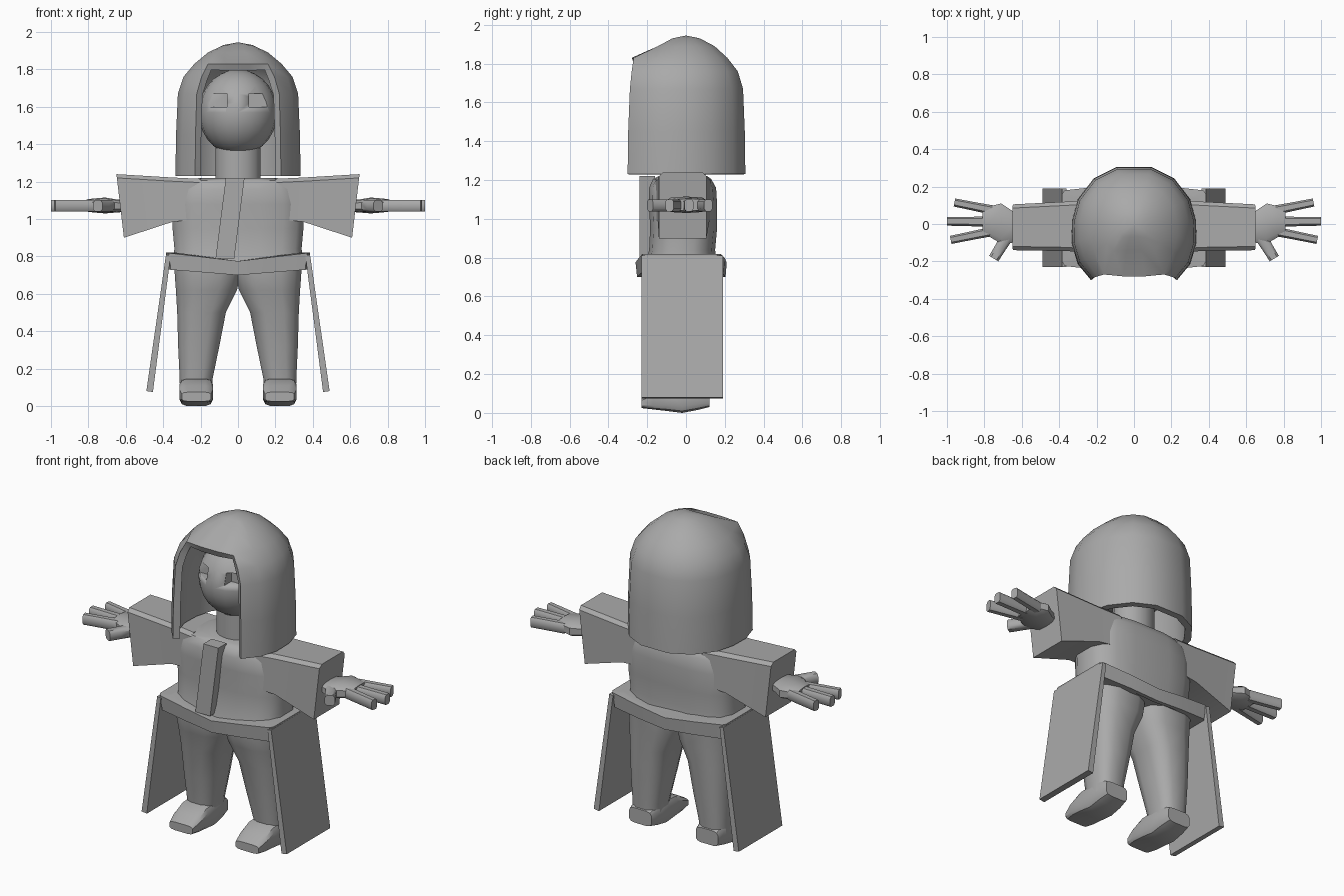
import bpy, bmesh, math
from mathutils import Vector

if "Cube" in bpy.data.objects:
    bpy.data.objects.remove(bpy.data.objects["Cube"])

grey = bpy.data.materials.new("plain grey")
grey.diffuse_color = (0.4, 0.4, 0.4, 1)
grey.use_nodes = True
grey.node_tree.nodes["Principled BSDF"].inputs["Base Color"].default_value = grey.diffuse_color


def finish(name, bm, angle=40):
    bmesh.ops.recalc_face_normals(bm, faces=bm.faces[:])
    me = bpy.data.meshes.new(name)
    bm.to_mesh(me)
    bm.free()
    me.materials.append(grey)
    ob = bpy.data.objects.new(name, me)
    bpy.context.collection.objects.link(ob)
    bpy.ops.object.select_all(action='DESELECT')
    ob.select_set(True)
    bpy.context.view_layer.objects.active = ob
    bpy.ops.object.shade_smooth_by_angle(angle=math.radians(angle))
    return ob


def loft(name, rings, angle=40):
    """Skin a list of equal-sized point rings and cap both ends."""
    bm = bmesh.new()
    vs = [[bm.verts.new(p) for p in r] for r in rings]
    n = len(vs[0])
    for a, b in zip(vs, vs[1:]):
        for i in range(n):
            j = (i + 1) % n
            bm.faces.new((a[i], a[j], b[j], b[i]))
    bm.faces.new(vs[0])
    bm.faces.new(vs[-1])
    return finish(name, bm, angle)


def oval(a0, a1, b0, b1, n=12, power=0.6):
    """Rounded-box outline between two ranges."""
    pts = []
    for i in range(n):
        t = 2 * math.pi * (i + 0.5) / n
        c, s = math.cos(t), math.sin(t)
        u = math.copysign(abs(c) ** power, c)
        v = math.copysign(abs(s) ** power, s)
        pts.append(((a0 + a1) / 2 + u * (a1 - a0) / 2, (b0 + b1) / 2 + v * (b1 - b0) / 2))
    m = [max(abs(p[k] - (r0 + r1) / 2) for p in pts) / ((r1 - r0) / 2)
         for k, r0, r1 in ((0, a0, a1), (1, b0, b1))]
    return [((p[0] - (a0 + a1) / 2) / m[0] + (a0 + a1) / 2,
             (p[1] - (b0 + b1) / 2) / m[1] + (b0 + b1) / 2) for p in pts]


# Head with two sunken eye sockets
bm = bmesh.new()
bmesh.ops.create_uvsphere(bm, u_segments=20, v_segments=14, radius=1)
for v in bm.verts:
    v.co = Vector((v.co.x * 0.21, v.co.y * 0.22 - 0.01, 1.57 + v.co.z * 0.23))
head = finish("head", bm)
for s in (-1, 1):
    bm = bmesh.new()
    bmesh.ops.create_cube(bm, size=1)
    for v in bm.verts:
        depth = -0.15 if v.co.y > 0 else -0.35
        v.co = Vector((s * 0.12 + v.co.x * 0.12, depth, 1.635 + v.co.z * 0.07))
    cutter = finish("eye_cutter", bm)
    mod = head.modifiers.new("socket", 'BOOLEAN')
    mod.object, mod.solver = cutter, 'EXACT'
    bpy.context.view_layer.objects.active = head
    bpy.ops.object.modifier_apply(modifier=mod.name)
    bpy.data.objects.remove(cutter)

# Neck
loft("neck", [[(x, y, z) for x, y in oval(-0.12, 0.12, -0.11, 0.1, 14, 1)] for z in (1.18, 1.38)])

# Hair: half outline from the back centre to the front edge, mirrored
half = [(0.09, 0.30), (0.21, 0.24), (0.295, 0.13), (0.325, 0.02), (0.328, -0.10), (0.295, -0.21), (0.225, -0.295)]
outline = half + [(0.08, -0.285), (-0.08, -0.285)] + [(-x, y) for x, y in reversed(half)]
levels = [(1.23, 1.02), (1.45, 1.01), (1.67, 0.98), (1.76, 0.89), (1.83, 0.71), (1.89, 0.49), (1.93, 0.24)]
bm = bmesh.new()
grid = [[bm.verts.new((x * k, y * k, z)) for x, y in outline] for z, k in levels]
n = len(outline)
for r in range(len(grid) - 1):
    for i in range(n):
        if r < 4 and 6 <= i <= 8:      # face opening
            continue
        j = (i + 1) % n
        bm.faces.new((grid[r][i], grid[r][j], grid[r + 1][j], grid[r + 1][i]))
tip = bm.verts.new((0, 0, 1.945))
for i in range(n):
    bm.faces.new((grid[-1][i], grid[-1][(i + 1) % n], tip))
for i in (6, 7, 8, 9):                 # fringe edge reaches forward
    v = grid[4][i]
    v.co.y = -0.28 if i in (7, 8) else -0.27
    v.co.x *= 1.0
for i in (6, 9):                       # strands beside the face
    grid[3][i].co.y = -0.28
    grid[3][i].co.x = math.copysign(0.195, grid[3][i].co.x)
bmesh.ops.delete(bm, geom=[v for v in bm.verts if not v.link_faces], context='VERTS')
hair = finish("hair", bm)
mod = hair.modifiers.new("thickness", 'SOLIDIFY')
mod.thickness, mod.offset = 0.04, -1
bpy.ops.object.modifier_apply(modifier=mod.name)
bpy.ops.object.shade_smooth_by_angle(angle=math.radians(40))

# Jacket body
body = [(0.76, 0.35, -0.21, 0.16), (0.84, 0.34, -0.19, 0.15), (0.95, 0.35, -0.185, 0.16), (1.08, 0.35, -0.19, 0.16),
        (1.16, 0.33, -0.19, 0.155), (1.205, 0.29, -0.17, 0.13), (1.22, 0.2, -0.14, 0.11)]
loft("jacket", [[(x, y, z) for x, y in oval(-w, w, a, b, 16, 0.65)] for z, w, a, b in body])

# Slanted front strip
loft("front_strip", [[(x, y, z) for x, y in ((c - 0.05, -0.24), (c + 0.05, -0.24), (c + 0.05, -0.16), (c - 0.05, -0.16))]
                     for c, z in ((-0.07, 0.79), (-0.015, 1.22))], 30)

# Belt, dipping at the centre of front and back
edge = [(0.385, -0.2), (0.37, -0.225), (0.19, -0.245), (0, -0.26), (-0.19, -0.245), (-0.37, -0.225), (-0.385, -0.2),
        (-0.385, 0.16), (-0.37, 0.18), (-0.19, 0.2), (0, 0.21), (0.19, 0.2), (0.37, 0.18), (0.385, 0.16)]


def belt_ring(z_side, z_mid, k):
    return [(x * k, y * k, z_mid + (z_side - z_mid) * abs(x) / 0.385) for x, y in edge]


loft("belt", [belt_ring(0.73, 0.70, 0.85), belt_ring(0.73, 0.70, 0.97), belt_ring(0.82, 0.775, 1),
              belt_ring(0.82, 0.775, 0.85)], 35)

for s, side in ((-1, "left"), (1, "right")):
    # Wide box sleeve: x at top, x at bottom, y range, z range
    rings = []
    for xt, xb, a, b, z0, z1 in ((0.2, 0.2, -0.16, 0.13, 1.0, 1.215), (0.35, 0.35, -0.145, 0.12, 0.985, 1.222),
                                 (0.65, 0.61, -0.14, 0.105, 0.9, 1.24)):
        rings.append([(s * (xb + (xt - xb) * (z - z0) / (z1 - z0)), y, z)
                      for y, z in ((a, z0), (b, z0), (b, z1 - 0.02), (b - 0.02, z1), (a + 0.02, z1), (a, z1 - 0.02))])
    loft(side + "_sleeve", rings, 35)

    # Palm
    palm = [(0.58, -0.06, 0.05, 1.04, 1.1), (0.65, -0.1, 0.07, 1.035, 1.105), (0.71, -0.105, 0.11, 1.03, 1.115),
            (0.77, -0.07, 0.095, 1.035, 1.11), (0.81, -0.055, 0.08, 1.04, 1.105)]
    loft(side + "_palm", [[(s * x, y, z) for y, z in oval(a, b, c, d, 10)] for x, a, b, c, d in palm], 45)

    # Fingers and thumb as tapered bars
    for part, x0, y0, x1, y1, r in (("back_finger", 0.76, 0.075, 0.96, 0.115, 0.023),
                                    ("middle_finger", 0.77, 0.012, 1.0, 0.015, 0.025),
                                    ("front_finger", 0.76, -0.04, 0.98, -0.085, 0.023),
                                    ("thumb", 0.68, -0.07, 0.75, -0.185, 0.03)):
        d = Vector((x1 - x0, y1 - y0)).normalized()
        rings = []
        for t, k in ((0, 1.1), (0.5, 1), (1, 0.95)):
            cx, cy = x0 + (x1 - x0) * t, y0 + (y1 - y0) * t
            rings.append([(s * (cx - d.y * u * k), cy + d.x * u * k, 1.07 + w)
                          for u, w in oval(-r, r, -0.031, 0.031, 8)])
        loft(f"{side}_{part}", rings, 45)

    # Trouser leg: z, inner x, outer x, y range
    leg = [(0.76, -0.01, 0.34, -0.2, 0.16), (0.70, -0.01, 0.338, -0.2, 0.155), (0.62, 0.005, 0.332, -0.18, 0.15),
           (0.50, 0.065, 0.325, -0.15, 0.14), (0.32, 0.1, 0.32, -0.12, 0.13), (0.15, 0.135, 0.312, -0.09, 0.115),
           (0.06, 0.14, 0.31, -0.08, 0.11)]
    loft(side + "_leg", [[(s * x, y, z) for x, y in oval(a, b, c, d, 12, 0.7)] for z, a, b, c, d in leg], 45)

    # Shoe, sole bowed down in the middle
    shoe = [(0.12, 0.15, 0.30, 0.03, 0.12), (0.06, 0.138, 0.31, 0.015, 0.15), (-0.02, 0.135, 0.312, 0.0, 0.15),
            (-0.1, 0.133, 0.314, 0.01, 0.145), (-0.17, 0.133, 0.314, 0.018, 0.11), (-0.23, 0.145, 0.30, 0.025, 0.075)]
    loft(side + "_shoe", [[(s * x, y, z) for x, z in oval(a, b, c, d, 12, 0.45)] for y, a, b, c, d in shoe], 35)

    # Flared side panel hanging from the belt
    loft(side + "_coat_panel", [[(s * x, y, z + dz) for x, y, dz in ((o, -0.23, 0), (o, 0.19, 0), (o - t, 0.19, -0.005),
                                                                    (o - t, -0.23, -0.005))]
                                for o, t, z in ((0.385, 0.025, 0.81), (0.49, 0.035, 0.08))], 30)
